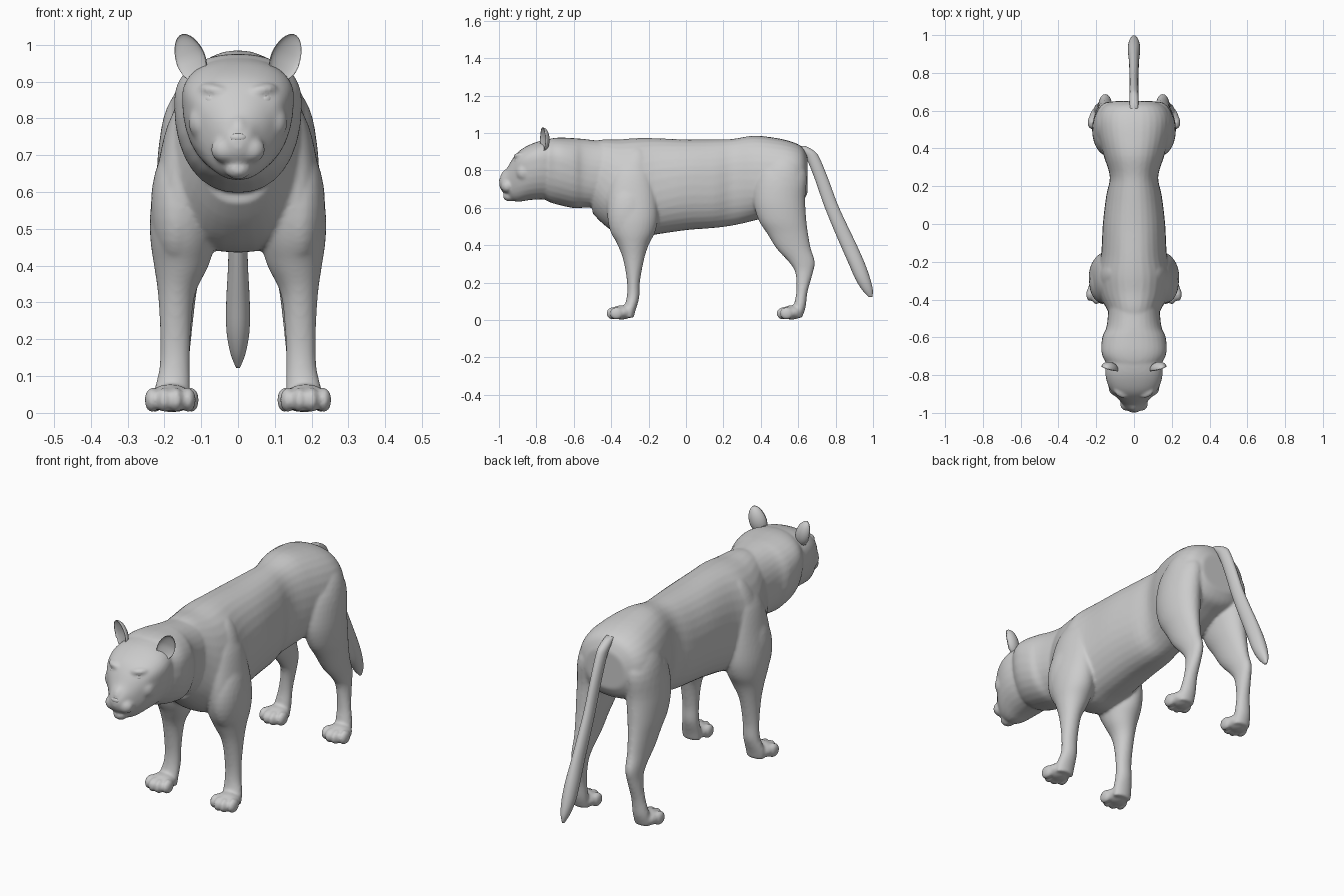
import bpy, bmesh, math
from mathutils import Matrix, Vector

fur = bpy.data.materials.new("grey_fur")
fur.diffuse_color = (0.6, 0.6, 0.6, 1)
SEG = 32


def finish(bm, name):
    bmesh.ops.recalc_face_normals(bm, faces=bm.faces)
    me = bpy.data.meshes.new(name)
    bm.to_mesh(me)
    bm.free()
    me.materials.append(fur)
    me.polygons.foreach_set("use_smooth", [True] * len(me.polygons))
    ob = bpy.data.objects.new(name, me)
    bpy.context.collection.objects.link(ob)
    return ob


def smooth_stations(st, n=4):
    """Catmull-Rom interpolation between the section rows."""
    out = []
    for i in range(len(st) - 1):
        a, b, c, d = st[max(i - 1, 0)], st[i], st[i + 1], st[min(i + 2, len(st) - 1)]
        for k in range(n):
            t = k / n
            out.append([0.5 * (2 * q + (r - p) * t + (2 * p - 5 * q + 4 * r - s) * t * t
                               + (3 * q - p - 3 * r + s) * t ** 3)
                        for p, q, r, s in zip(a, b, c, d)])
    return out + [list(st[-1])]


def skin(bm, rings):
    rows = [[bm.verts.new(p) for p in ring] for ring in rings]
    for a, b in zip(rows, rows[1:]):
        for i in range(SEG):
            j = (i + 1) % SEG
            bm.faces.new((a[i], a[j], b[j], b[i]))
    bm.faces.new(rows[0])
    bm.faces.new(rows[-1][::-1])


def power(v, e):
    return math.copysign(abs(v) ** e, v)


ANGLES = [2 * math.pi * i / SEG for i in range(SEG)]


def loft_along(bm, st, e=0.9):
    """Upright egg sections: y, top, bottom, half width, height of widest point."""
    skin(bm, [[(w * power(math.cos(a), e), y,
                m + ((t - m) if math.sin(a) > 0 else (m - b)) * power(math.sin(a), e))
               for a in ANGLES] for y, t, b, w, m in smooth_stations(st)])


def loft_up(bm, st, side=1):
    """Level oval sections: z, x centre, half width, front y, back y."""
    skin(bm, [[(side * (x + w * math.cos(a)), (f + k) / 2 + (k - f) / 2 * math.sin(a), z)
               for a in ANGLES] for z, x, w, f, k in smooth_stations(st)])


def blob(bm, loc, size, tilt=(0, 0, 0)):
    rot = Matrix.Rotation(tilt[2], 4, 'Z') @ Matrix.Rotation(tilt[1], 4, 'Y') @ Matrix.Rotation(tilt[0], 4, 'X')
    m = Matrix.Translation(loc) @ rot @ Matrix.Diagonal((*size, 1))
    return bmesh.ops.create_uvsphere(bm, u_segments=24, v_segments=16, radius=1, matrix=m)["verts"]


TORSO = [(-.50, .955, .57, .12, .78), (-.44, .965, .51, .15, .70), (-.36, .965, .455, .19, .62),
         (-.27, .972, .435, .20, .62), (-.17, .972, .455, .175, .68), (0, .965, .48, .165, .72),
         (.15, .965, .492, .147, .72), (.25, .968, .505, .128, .75), (.36, .985, .53, .16, .75),
         (.47, .975, .56, .19, .75), (.56, .955, .60, .195, .76), (.62, .925, .63, .165, .77),
         (.65, .87, .68, .11, .77)]
NECK = [(-.80, .93, .68, .10, .82), (-.74, .965, .635, .145, .85), (-.68, .975, .615, .172, .85),
        (-.60, .972, .598, .168, .82), (-.55, .968, .60, .147, .80), (-.48, .96, .60, .138, .78),
        (-.36, .95, .60, .13, .78)]
HEAD = [(-.998, .745, .715, .014, .735), (-.985, .775, .69, .036, .735), (-.955, .815, .66, .058, .745),
        (-.925, .865, .637, .086, .78), (-.89, .905, .632, .118, .83), (-.84, .935, .64, .142, .85),
        (-.78, .957, .645, .152, .86), (-.70, .968, .645, .14, .86), (-.62, .96, .66, .12, .85)]
FRONT_LEG = [(.86, .12, .03, -.35, -.22), (.78, .14, .052, -.39, -.19), (.66, .15, .07, -.42, -.16),
             (.55, .15, .088, -.42, -.15), (.47, .15, .088, -.40, -.165), (.40, .154, .074, -.365, -.20),
             (.32, .167, .05, -.335, -.225), (.20, .17, .041, -.315, -.247), (.12, .172, .042, -.317, -.25),
             (.05, .18, .05, -.335, -.27), (.012, .18, .046, -.33, -.28)]
HIND_LEG = [(.88, .10, .05, .44, .60), (.78, .13, .075, .38, .645), (.65, .138, .083, .36, .637),
            (.54, .145, .073, .385, .643), (.46, .148, .058, .435, .653), (.38, .15, .046, .485, .668),
            (.31, .152, .037, .55, .689), (.25, .155, .033, .585, .678), (.15, .165, .034, .59, .65),
            (.07, .172, .042, .575, .64), (.012, .174, .042, .57, .62)]
TAIL = [(.93, 0, .02, .57, .64), (.90, 0, .024, .61, .69), (.86, 0, .024, .645, .717),
        (.75, 0, .023, .69, .762), (.62, 0, .023, .735, .81), (.50, 0, .025, .783, .865),
        (.40, 0, .027, .826, .913), (.30, 0, .032, .87, .957), (.22, 0, .031, .905, .985),
        (.16, 0, .02, .942, .999), (.122, 0, .005, .978, .996)]

# Body: torso, neck ruff, head and legs fused into one coat
bm = bmesh.new()
loft_along(bm, TORSO)
loft_along(bm, NECK)
loft_along(bm, HEAD)
blob(bm, (0, -.945, .662), (.036, .034, .028))                     # chin
blob(bm, (0, -.955, .775), (.03, .045, .03), (.75, 0, 0))          # nose bridge
for s in (-1, 1):
    blob(bm, (s * .034, -.955, .715), (.04, .035, .036))           # whisker pad
    blob(bm, (s * .068, -.893, .878), (.042, .025, .016), (0, s * -.15, s * .5))  # brow
    blob(bm, (s * .095, -.865, .79), (.04, .045, .05))             # cheek
    blob(bm, (s * .165, -.31, .56), (.072, .11, .17))              # shoulder
    blob(bm, (s * .135, -.28, .78), (.05, .08, .15), (-.2, s * -.25, 0))
    blob(bm, (s * .145, .51, .70), (.07, .12, .18), (-.2, 0, 0))   # thigh
    loft_up(bm, FRONT_LEG, s)
    loft_up(bm, HIND_LEG, s)
    # Paws with four toes each
    for px, py in ((.184, -.345), (.176, .565)):
        blob(bm, (s * px, py, .04), (.06, .06, .038))
        for k, d in ((-1.5, .018), (-.5, 0), (.5, 0), (1.5, .018)):
            blob(bm, (s * (px + k * .033), py - .045 + d, .035), (.02, .036, .034))
body = finish(bm, "body")
remesh = body.modifiers.new("fuse", 'REMESH')
remesh.mode = 'VOXEL'
remesh.voxel_size = 0.0075
remesh.use_smooth_shade = True
soft = body.modifiers.new("soften", 'SMOOTH')
soft.factor = 0.5
soft.iterations = 6

# Tail
bm = bmesh.new()
loft_up(bm, TAIL)
finish(bm, "tail")

# Nose pad
bm = bmesh.new()
blob(bm, (0, -.987, .748), (.024, .012, .013), (-.4, 0, 0))
finish(bm, "nose")

for s, side in ((-1, "right"), (1, "left")):
    # Cupped ear, hollow towards the front
    bm = bmesh.new()
    for v in blob(bm, (0, 0, 0), (1, 1, 1)):
        x, y, z = v.co
        if y < 0:
            v.co.y = -y * 0.35 - 0.25 * max(0, -z)
        v.co = Vector((x * .042 * (1 - .12 * z), v.co.y * .035, z * .066))
    bmesh.ops.transform(bm, verts=bm.verts, matrix=Matrix.Translation((s * .131, -.765, .966))
                        @ Matrix.Rotation(s * .35, 4, 'Y') @ Matrix.Rotation(s * .35, 4, 'Z'))
    finish(bm, side + "_ear")
    # Eye
    bm = bmesh.new()
    blob(bm, (s * .075, -.902, .85), (.02, .013, .015), (0, s * -.2, s * .5))
    finish(bm, side + "_eye")
